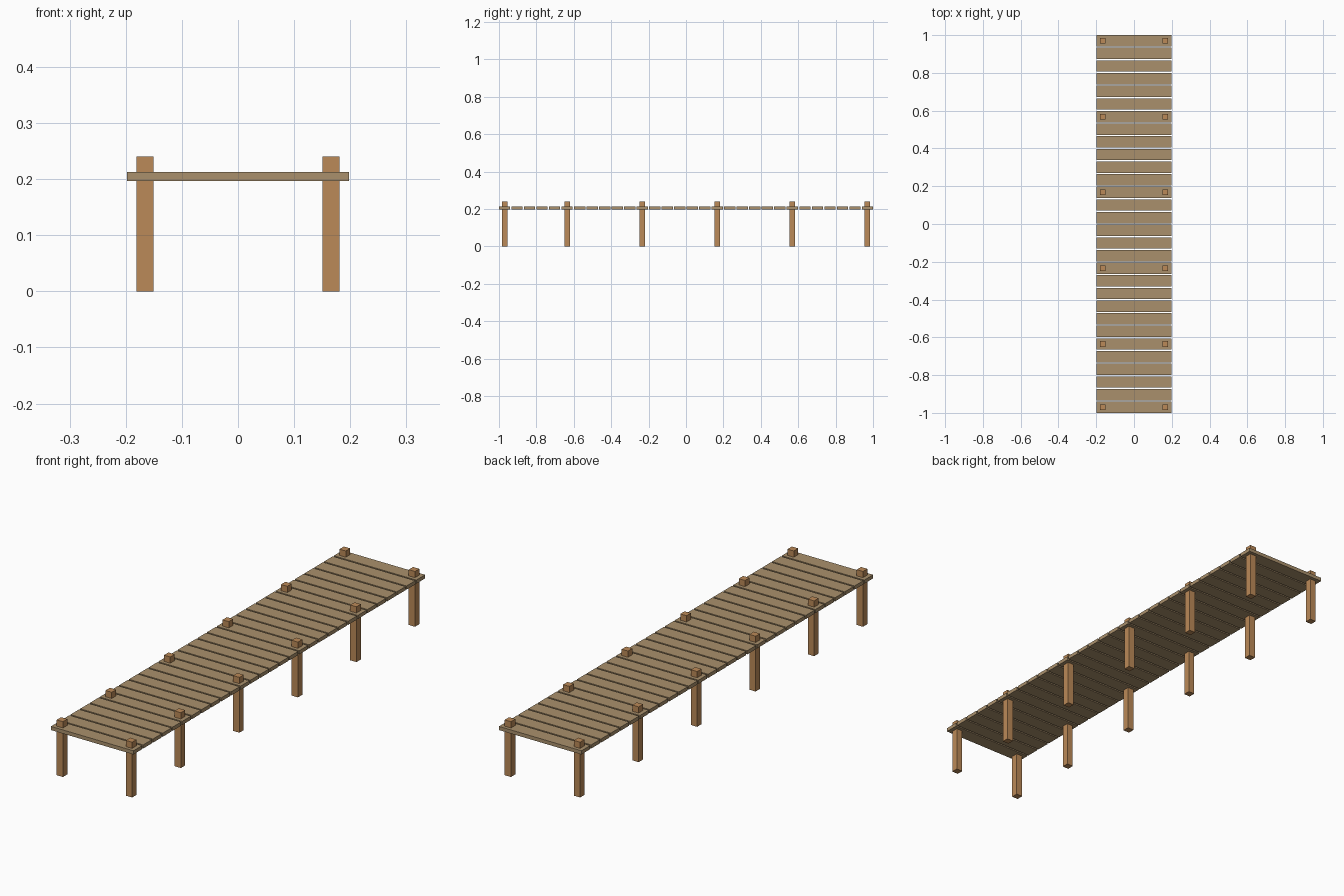
import bpy

cube = bpy.data.objects.get("Cube")
if cube:
    bpy.data.objects.remove(cube, do_unlink=True)


def material(name, color):
    mat = bpy.data.materials.new(name)
    mat.use_nodes = True
    mat.diffuse_color = color
    mat.node_tree.nodes["Principled BSDF"].inputs["Base Color"].default_value = color
    return mat


def box(name, size, center, mat):
    bpy.ops.mesh.primitive_cube_add(size=1, location=center)
    obj = bpy.context.object
    obj.name = name
    obj.scale = size
    bpy.ops.object.transform_apply(location=False, rotation=False, scale=True)
    obj.data.materials.append(mat)
    return obj


plank_wood = material("weathered plank wood", (0.40, 0.28, 0.15, 1))
post_wood = material("warm post wood", (0.50, 0.255, 0.098, 1))

PLANKS = 30
PLANK_WIDTH = 0.06
PITCH = (2 - PLANK_WIDTH) / (PLANKS - 1)


def plank_y(i):
    return 1 - PLANK_WIDTH / 2 - i * PITCH


# Deck planks laid crosswise with narrow gaps
for i in range(PLANKS):
    box(f"deck_plank_{i + 1}", (0.396, PLANK_WIDTH, 0.016), (0, plank_y(i), 0.205), plank_wood)

# Post pairs pass through every sixth plank and the last one
POST_HEIGHT = 0.24
for i in [*range(0, PLANKS, 6), PLANKS - 1]:
    for side, sign in (("left", 1), ("right", -1)):
        box(f"{side}_post_{i + 1}", (0.03, 0.03, POST_HEIGHT),
            (sign * 0.166, plank_y(i), POST_HEIGHT / 2), post_wood)
